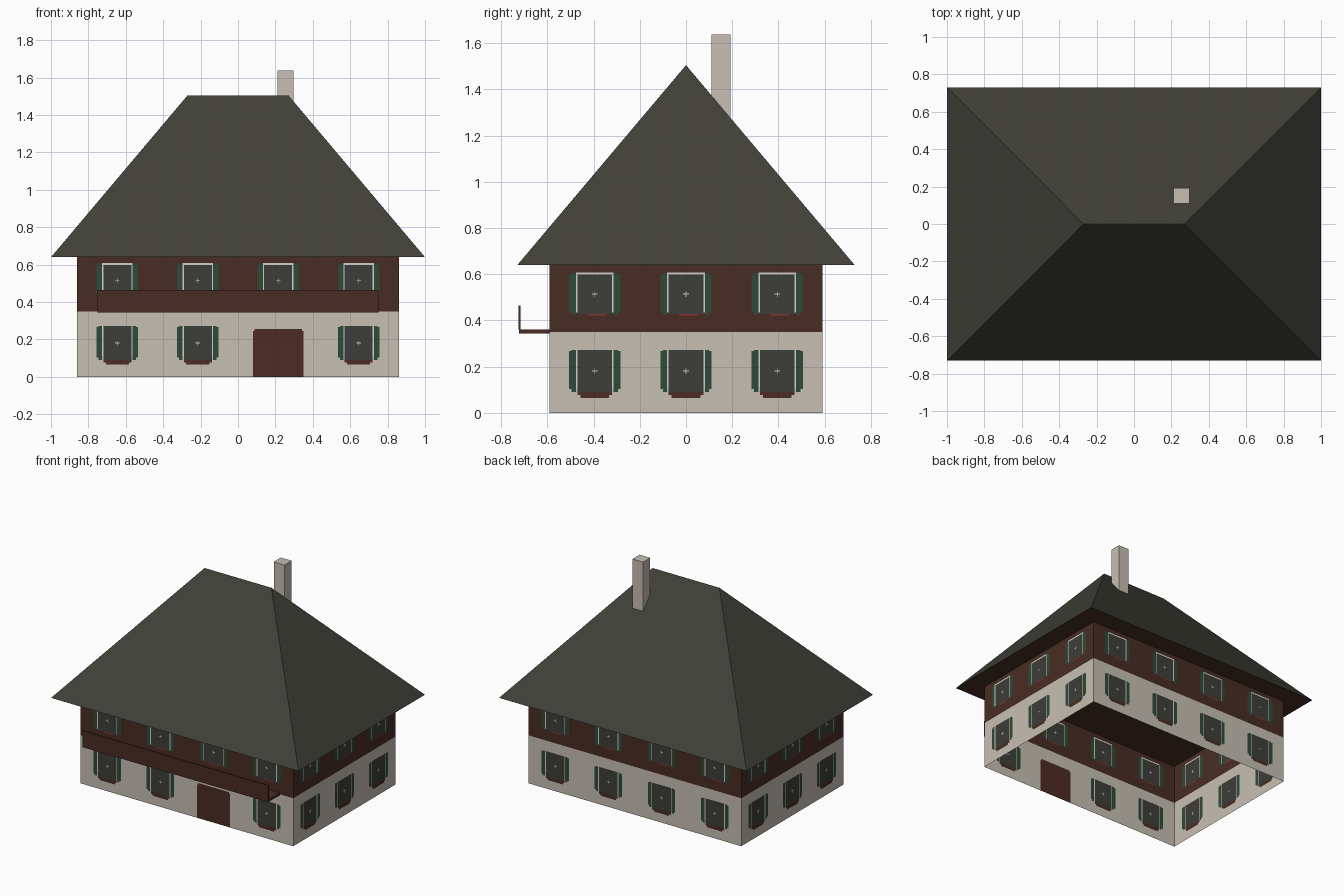
import bpy, bmesh, math
from mathutils import Matrix, Vector

if "Cube" in bpy.data.objects:
    bpy.data.objects.remove(bpy.data.objects["Cube"])


def srgb(r, g, b):
    return tuple(((c / 255 + 0.055) / 1.055) ** 2.4 if c > 10 else c / 3295 for c in (r, g, b)) + (1,)


COLORS = {
    "plaster": srgb(198, 191, 180), "timber": srgb(73, 44, 35), "door_wood": srgb(76, 44, 34),
    "roof_slate": srgb(65, 65, 57), "glass": srgb(61, 62, 56), "shutter_green": srgb(46, 74, 56),
    "frame_white": srgb(212, 210, 200), "flower_red": srgb(140, 52, 46),
}
NAMES = list(COLORS)
MATS = []
for n, c in COLORS.items():
    m = bpy.data.materials.new(n)
    m.diffuse_color = c
    m.use_nodes = True
    m.node_tree.nodes["Principled BSDF"].inputs["Base Color"].default_value = m.diffuse_color
    MATS.append(m)


def finish(bm, name, mats):
    me = bpy.data.meshes.new(name)
    bm.to_mesh(me)
    bm.free()
    for n in mats:
        me.materials.append(MATS[NAMES.index(n)])
    ob = bpy.data.objects.new(name, me)
    bpy.context.collection.objects.link(ob)
    return ob


def box(name, lo, hi, mat):
    bm = bmesh.new()
    bmesh.ops.create_cube(bm, size=1)
    lo, hi = Vector(lo), Vector(hi)
    for v in bm.verts:
        v.co = (lo + hi) / 2 + v.co * (hi - lo)
    return finish(bm, name, [mat])


# Window as painted rectangles (u0, u1, z0, z1, colour), later ones on top
def window(u, z, upper):
    top, w = z + 0.178, 0.075
    r = []
    for s in (-1, 1):
        for a, b, trim in ((0.082, 0.100, 0.0), (0.100, 0.111, 0.012)):
            e = sorted((u + s * a, u + s * b))
            r.append((*e, z - 0.004 + trim, top - trim * 0.5, "shutter_green"))
    if upper:
        r.append((u - 0.082, u + 0.082, z + 0.006, top + 0.002, "frame_white"))
        r.append((u - w, u + w, z, top - 0.007, "glass"))
        r.append((u - 0.03, u + 0.05, z - 0.006, z + 0.001, "flower_red"))
    else:
        r.append((u - 0.082, u + 0.082, z + 0.016, top - 0.004, "frame_white"))
        r.append((u - w, u + w, z - 0.004, top, "glass"))
        r.append((u - w, u + w, z - 0.018, z - 0.004, "door_wood"))
        r.append((u - 0.062, u + 0.062, z - 0.03, z - 0.018, "door_wood"))
    c = z + 0.086
    r.append((u - 0.012, u + 0.012, c - 0.002, c + 0.002, "frame_white"))
    r.append((u - 0.002, u + 0.002, c - 0.012, c + 0.012, "frame_white"))
    return r


# Wall sheet cut along all rectangle edges, coloured cell by cell
def wall(name, half, dist, angle, rects):
    rects = [(-half, half, 0, 0.35, "plaster"), (-half, half, 0.35, 0.64, "timber")] + rects
    us = sorted({round(v, 4) for r in rects for v in r[:2]})
    zs = sorted({round(v, 4) for r in rects for v in r[2:4]})
    bm = bmesh.new()
    rot = Matrix.Rotation(angle, 3, 'Z')
    grid = [[bm.verts.new(rot @ Vector((u, -dist, z))) for z in zs] for u in us]
    for i in range(len(us) - 1):
        for j in range(len(zs) - 1):
            u, z = (us[i] + us[i + 1]) / 2, (zs[j] + zs[j + 1]) / 2
            col = [r[4] for r in rects if r[0] < u < r[1] and r[2] < z < r[3]][-1]
            f = bm.faces.new((grid[i][j], grid[i + 1][j], grid[i + 1][j + 1], grid[i][j + 1]))
            f.material_index = NAMES.index(col)
    finish(bm, name, NAMES)


LOW, HIGH = 0.095, 0.428
LONG = (-0.645, -0.215, 0.215, 0.645)
SHORT = (-0.395, 0, 0.395)


def rows(low, high):
    return [r for u in low for r in window(u, LOW, False)] + [r for u in high for r in window(u, HIGH, True)]


door = [(0.08, 0.35, 0, 0.245, "door_wood"), (0.088, 0.342, 0.245, 0.256, "door_wood")]
wall("front_wall", 0.86, 0.59, 0, rows((LONG[0], LONG[1], LONG[3]), LONG) + door)
wall("back_wall", 0.86, 0.59, math.pi, rows(LONG, LONG))
wall("right_wall", 0.59, 0.86, math.pi / 2, rows(SHORT, SHORT))
wall("left_wall", 0.59, 0.86, -math.pi / 2, rows(SHORT, SHORT))

# Hipped roof with timber underside
bm = bmesh.new()
a, b, c, d = [bm.verts.new((x, y, 0.64)) for x, y in ((-1, -0.73), (1, -0.73), (1, 0.73), (-1, 0.73))]
l, r = [bm.verts.new((x, 0, 1.505)) for x in (-0.27, 0.27)]
for f in ((a, b, r, l), (b, c, r), (c, d, l, r), (d, a, l)):
    bm.faces.new(f)
bm.faces.new((d, c, b, a)).material_index = 1
finish(bm, "hipped_roof", ["roof_slate", "timber"])

# Chimney
box("chimney", (0.212, 0.11, 1.26), (0.298, 0.192, 1.637), "plaster")

# Balcony: floor slab and front parapet, open at the ends
box("balcony_floor", (-0.75, -0.722, 0.343), (0.75, -0.59, 0.361), "timber")
box("balcony_parapet", (-0.75, -0.724, 0.361), (0.75, -0.716, 0.465), "timber")
